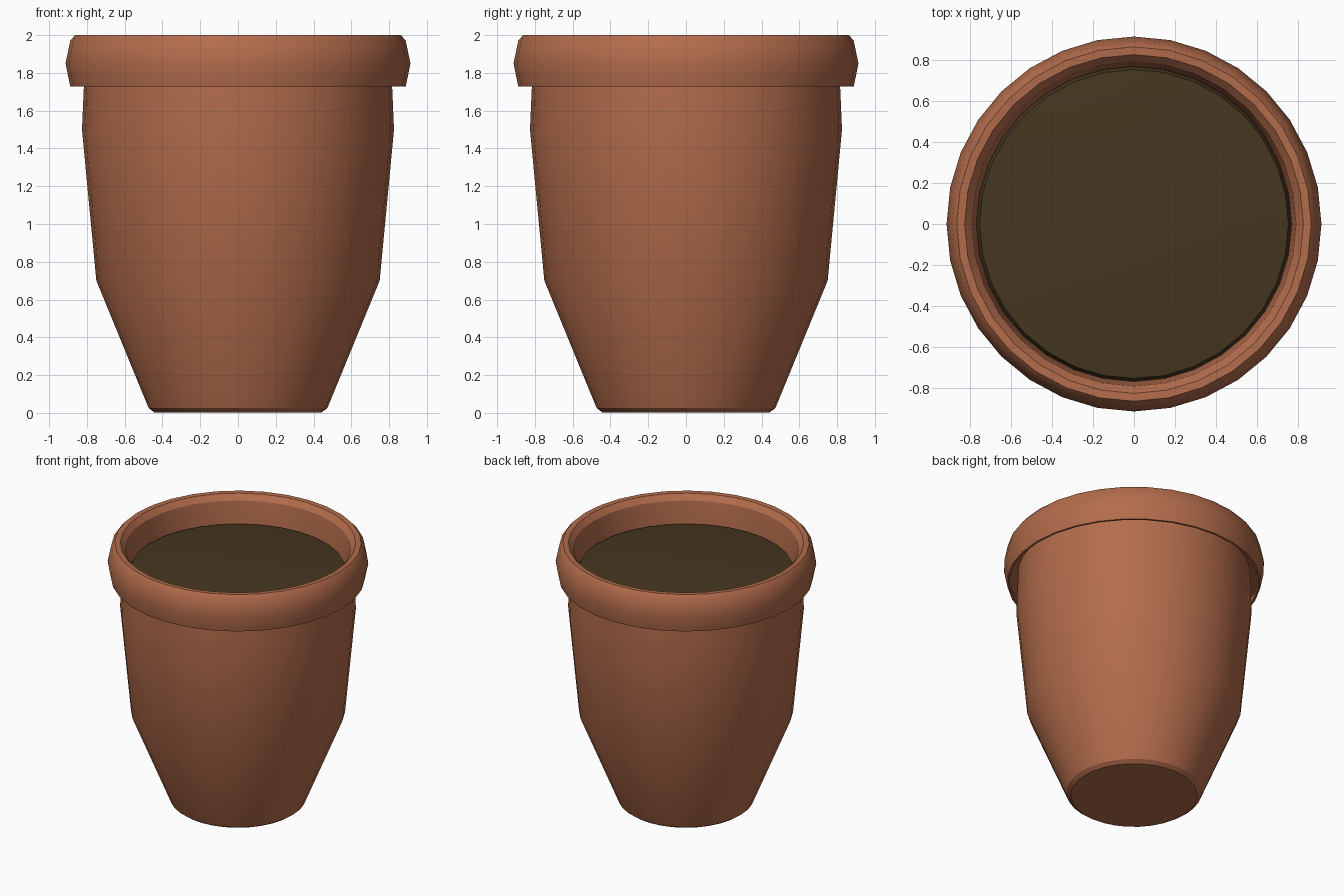
import bpy, bmesh, math

if "Cube" in bpy.data.objects:
    bpy.data.objects.remove(bpy.data.objects["Cube"])

SIDES = 32


def material(name, colour):
    m = bpy.data.materials.new(name)
    m.diffuse_color = (*colour, 1)
    m.use_nodes = True
    m.node_tree.nodes["Principled BSDF"].inputs["Base Color"].default_value = m.diffuse_color
    return m


def lathe(name, profile, mat):
    """Spin a (radius, height) profile around z; radius 0 closes in one point."""
    bm = bmesh.new()
    rings = []
    for r, z in profile:
        n = SIDES if r > 0 else 1
        rings.append([bm.verts.new((r * math.cos(math.tau * i / SIDES),
                                    r * math.sin(math.tau * i / SIDES), z))
                      for i in range(n)])
    for a, b in zip(rings, rings[1:]):
        for i in range(SIDES):
            j = (i + 1) % SIDES
            loop = [a[i % len(a)], a[j % len(a)], b[j % len(b)], b[i % len(b)]]
            bm.faces.new(list(dict.fromkeys(loop)))
    mesh = bpy.data.meshes.new(name)
    bm.to_mesh(mesh)
    bm.free()
    mesh.materials.append(mat)
    obj = bpy.data.objects.new(name, mesh)
    bpy.context.collection.objects.link(obj)
    bpy.ops.object.select_all(action='DESELECT')
    obj.select_set(True)
    bpy.context.view_layer.objects.active = obj
    bpy.ops.object.shade_smooth_by_angle(angle=math.radians(30))
    return obj


terracotta = material("terracotta", (0.45, 0.15, 0.071))
earth = material("dark soil", (0.06, 0.037, 0.0145))

# Tapered body with a small chamfer around the base, running up behind the rim
lathe("pot_body", [(0, 0.003), (0.443, 0.003), (0.473, 0.025), (0.75, 0.70),
                   (0.826, 1.50), (0.816, 1.73), (0.814, 1.81)], terracotta)

# Overhanging rim: hollow skirt, outer face, lip and inner wall
lathe("pot_rim", [(0.81, 1.80), (0.885, 1.79), (0.872, 1.727),
                  (0.888, 1.727), (0.913, 1.85), (0.888, 1.97),
                  (0.863, 2.0), (0.825, 1.998), (0.79, 1.957),
                  (0.768, 1.79), (0.765, 1.74)], terracotta)

# Gently mounded soil filling the pot to just below the lip
lathe("soil", [(0.767, 1.76), (0.752, 1.795), (0.5, 1.818),
               (0.25, 1.831), (0, 1.835)], earth)
